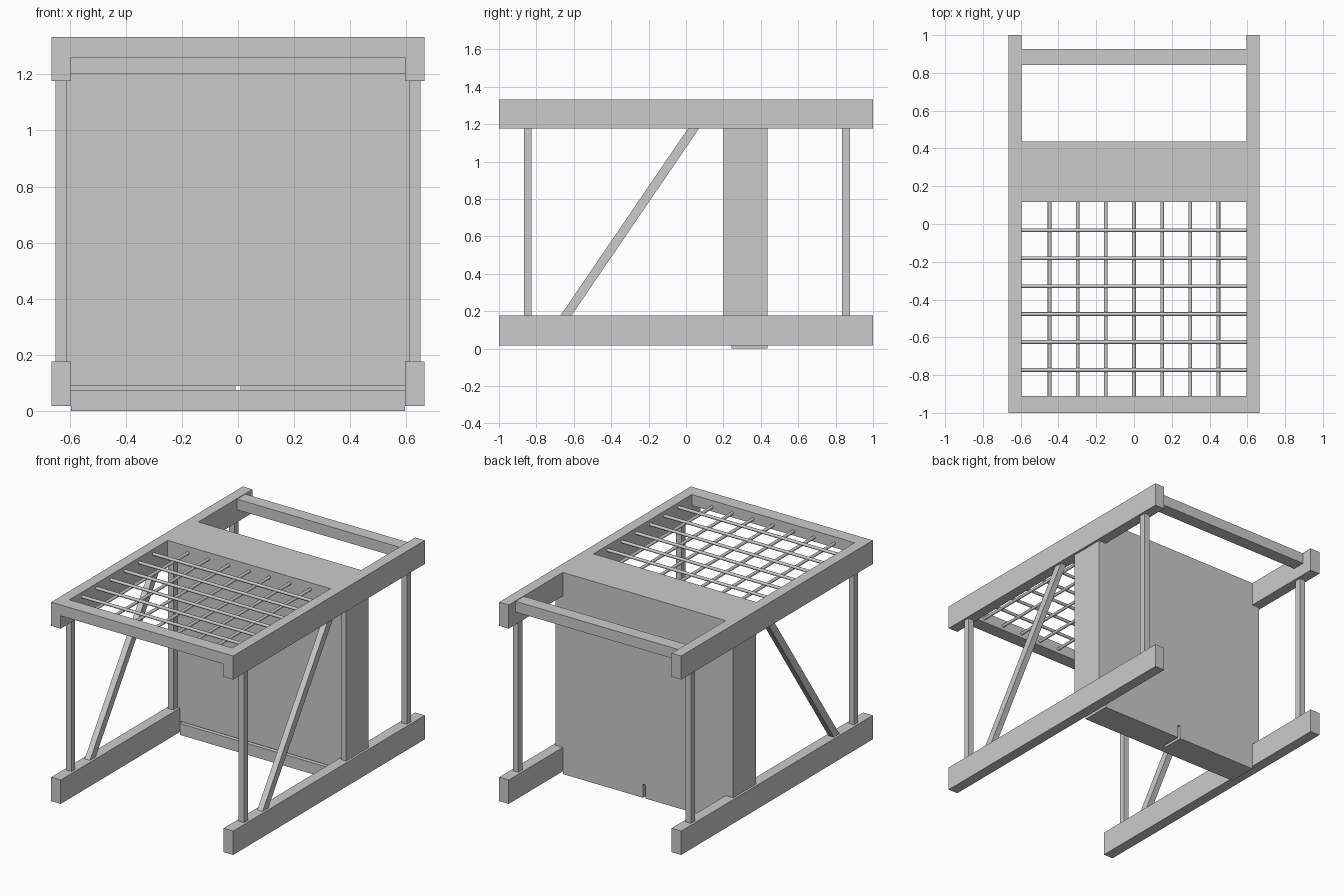
import bpy, bmesh
from mathutils import Vector

cube = bpy.data.objects.get("Cube")
if cube:
    bpy.data.objects.remove(cube, do_unlink=True)

grey = bpy.data.materials.new("plain_grey")
grey.use_nodes = True
colour = (0.6, 0.6, 0.6, 1)
grey.diffuse_color = colour
grey.node_tree.nodes["Principled BSDF"].inputs["Base Color"].default_value = colour


def finish(name, bm):
    bmesh.ops.recalc_face_normals(bm, faces=bm.faces)
    mesh = bpy.data.meshes.new(name)
    bm.to_mesh(mesh)
    bm.free()
    mesh.materials.append(grey)
    obj = bpy.data.objects.new(name, mesh)
    bpy.context.collection.objects.link(obj)
    return obj


def prism(name, outline, x0, x1):
    """Extrude a (y, z) outline from x0 to x1."""
    bm = bmesh.new()
    face = bm.faces.new([bm.verts.new((x0, y, z)) for y, z in outline])
    new = bmesh.ops.extrude_face_region(bm, geom=[face])["geom"]
    moved = [v for v in new if isinstance(v, bmesh.types.BMVert)]
    bmesh.ops.translate(bm, verts=moved, vec=(x1 - x0, 0, 0))
    return finish(name, bm)


def box(name, x, y, z):
    return prism(name, [(y[0], z[0]), (y[1], z[0]), (y[1], z[1]), (y[0], z[1])], *x)


def rod(name, start, end, radius=0.01):
    start, end = Vector(start), Vector(end)
    bm = bmesh.new()
    bmesh.ops.create_cone(bm, cap_ends=True, segments=12, radius1=radius,
                          radius2=radius, depth=(end - start).length)
    bm.transform((end - start).to_track_quat('Z', 'Y').to_matrix().to_4x4())
    bmesh.ops.translate(bm, verts=bm.verts, vec=(start + end) / 2)
    for f in bm.faces:
        f.smooth = len(f.verts) == 4
    return finish(name, bm)


INNER, OUTER = 0.595, 0.665
LOW, LOW_TOP, HIGH, TOP = 0.018, 0.176, 1.176, 1.332
BOARD_BOTTOM = 1.203
WALL_FRONT, SLOT_FRONT, WALL_BACK = 0.242, 0.29, 0.436
GROOVE_LOW, GROOVE_HIGH = 0.075, 0.09

# Side frames: rails, posts, slanted brace and cabinet side board
for side, s in (("left", 1), ("right", -1)):
    rail_x = sorted((s * INNER, s * OUTER))
    post_x = sorted((s * 0.611, s * 0.65))
    box(side + "_lower_rail", rail_x, (-1, 1), (LOW, LOW_TOP))
    box(side + "_upper_rail", rail_x, (-1, 1), (HIGH, TOP))
    box(side + "_front_post", post_x, (-0.865, -0.826), (LOW_TOP, HIGH))
    box(side + "_back_post", post_x, (0.834, 0.878), (LOW_TOP, HIGH))
    box(side + "_side_board", post_x, (0.2, WALL_BACK), (LOW_TOP, HIGH))
    prism(side + "_brace", [(-0.672, LOW_TOP), (-0.613, LOW_TOP),
                            (0.069, HIGH), (0.01, HIGH)], *post_x)

# Cross beams and the wide top board
span = (-INNER, INNER)
box("front_beam", span, (-1, -0.91), (1.26, TOP))
box("back_beam", span, (0.841, 0.927), (1.257, TOP - 0.004))
box("top_board", span, (0.116, WALL_BACK), (BOARD_BOTTOM, TOP))

# Wall recessed between the side boards, narrower where it meets the rails
wall_y = (WALL_FRONT, WALL_BACK)
box("wall", (-0.611, 0.611), wall_y, (LOW_TOP, HIGH))
box("wall_top", span, wall_y, (HIGH, BOARD_BOTTOM))
box("wall_bottom", span, wall_y, (GROOVE_HIGH, LOW_TOP))

# Base below a thin front groove, with a narrow slot open to the back and below
box("base_front", span, (WALL_FRONT, SLOT_FRONT), (0, GROOVE_LOW))
for side, s in (("left", 1), ("right", -1)):
    half = sorted((s * 0.009, s * INNER))
    box(side + "_base", half, (SLOT_FRONT, WALL_BACK), (0, GROOVE_HIGH))

# Grid of thin bars
for i in range(7):
    x = (i - 3) * 0.149
    rod("long_bar", (x, -0.92, 1.288), (x, 0.13, 1.288))
for i in range(6):
    y = -0.033 - i * 0.148
    rod("cross_bar", (-0.61, y, 1.3), (0.61, y, 1.3))
